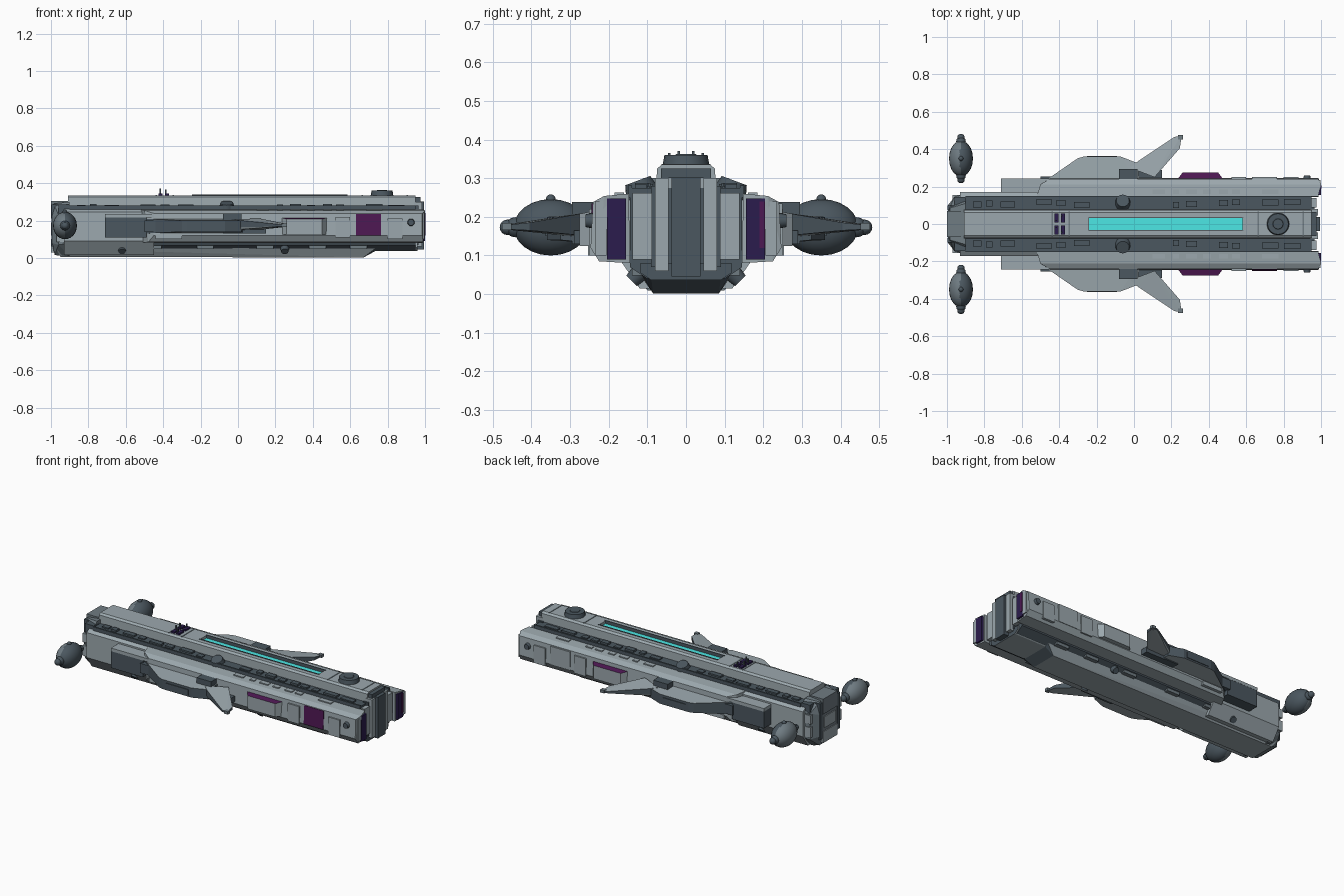
import bpy, bmesh, random
from mathutils import Matrix, Vector

random.seed(4)
if "Cube" in bpy.data.objects:
    bpy.data.objects.remove(bpy.data.objects["Cube"])


def material(name, rgb):
    m = bpy.data.materials.new(name)
    m.use_nodes = True
    m.diffuse_color = (*rgb, 1)
    m.node_tree.nodes["Principled BSDF"].inputs["Base Color"].default_value = (*rgb, 1)
    return m


LIGHT = material("light hull grey", (0.33, 0.39, 0.42))
MID = material("middle grey", (0.16, 0.20, 0.225))
DARK = material("dark slate", (0.07, 0.095, 0.115))
PURPLE = material("magenta purple", (0.075, 0.009, 0.085))
INDIGO = material("deep indigo", (0.024, 0.012, 0.075))
CYAN = material("glowing cyan", (0.08, 0.88, 0.86))


def finish(name, bm, mats, rule=None, mirror=False, smooth=False):
    bmesh.ops.recalc_face_normals(bm, faces=bm.faces)
    if rule:
        for f in bm.faces:
            f.material_index = rule(f.normal, f.calc_center_median())
    me = bpy.data.meshes.new(name)
    bm.to_mesh(me)
    bm.free()
    for m in mats:
        me.materials.append(m)
    ob = bpy.data.objects.new(name, me)
    bpy.context.collection.objects.link(ob)
    if mirror:
        mod = ob.modifiers.new("Mirror", "MIRROR")
        mod.use_axis = (False, True, False)
        mod.use_mirror_merge = False
    if smooth:
        bpy.ops.object.select_all(action="DESELECT")
        ob.select_set(True)
        bpy.context.view_layer.objects.active = ob
        bpy.ops.object.shade_smooth_by_angle()


def add_hull(bm, points):
    """Convex solid around the points."""
    vs = [bm.verts.new(p) for p in points]
    out = bmesh.ops.convex_hull(bm, input=vs)
    extra = {v for v in out["geom_interior"] + out["geom_unused"] if isinstance(v, bmesh.types.BMVert)}
    bmesh.ops.delete(bm, geom=list(extra), context="VERTS")


def solid(name, points, *mats, rule=None, mirror=False):
    bm = bmesh.new()
    add_hull(bm, points)
    finish(name, bm, mats, rule, mirror)


def prism(name, x0, x1, profile, *mats, rule=None, mirror=False):
    solid(name, [(x, y, z) for x in (x0, x1) for y, z in profile],
          *mats, rule=rule, mirror=mirror)


def both(profile):
    return [(s * y, z) for s in (-1, 1) for y, z in profile]


def boxes(name, specs, mat, mirror=True):
    bm = bmesh.new()
    for x0, x1, y0, y1, z0, z1 in specs:
        add_hull(bm, [(x, y, z) for x in (x0, x1) for y in (y0, y1) for z in (z0, z1)])
    finish(name, bm, [mat], mirror=mirror)


def drum(name, spots, radius, depth, mat, top=0.75, mirror=False, axis=(0, 0, 1)):
    bm = bmesh.new()
    turn = Vector((0, 0, 1)).rotation_difference(Vector(axis)).to_matrix().to_4x4()
    for p in spots:
        bmesh.ops.create_cone(bm, cap_ends=True, segments=16, radius1=radius,
                              radius2=radius * top, depth=depth,
                              matrix=Matrix.Translation(p) @ turn)
    finish(name, bm, [mat], mirror=mirror, smooth=True)


# Central body, and spine with a recessed light strip
prism("core_body", -0.93, 0.95, both([(0.145, 0.275), (0.145, 0.07), (0.10, 0.04)]), DARK)
crest = [(0.062, 0.335), (0.075, 0.325), (0.078, 0.26)]
prism("spine_rear", -0.91, -0.24, both(crest), LIGHT)
prism("spine_front", 0.58, 0.95, both(crest), LIGHT)
prism("spine_rails", -0.24, 0.58, crest + [(0.031, 0.335), (0.031, 0.26)], LIGHT, DARK,
      rule=lambda n, c: int(n.y < -0.9), mirror=True)
boxes("light_strip", [(-0.24, 0.58, -0.031, 0.031, 0.28, 0.318)], CYAN, False)
boxes("strip_rims", [(-0.245, 0.585, 0.031, 0.036, 0.33, 0.338)], DARK)

# Keel, with a shallow step under the bow
solid("keel", [(x, s * y, z) for s in (-1, 1) for x, y, z in
               [(-0.97, 0.118, 0.048), (-0.95, 0.085, 0.006), (0.67, 0.085, 0.002),
                (0.74, 0.09, 0.04), (0.74, 0.118, 0.055)]],
      LIGHT, DARK, rule=lambda n, c: int(n.x > 0.3))
prism("bow_keel", 0.70, 0.96, both([(0.09, 0.036), (0.118, 0.055), (0.118, 0.08)]),
      LIGHT, DARK, rule=lambda n, c: int(n.x > 0.3))
boxes("keel_ribs", [(x, x + 0.09, 0.105, 0.140, 0.048, 0.078)
                    for x in (-0.5, -0.22, 0.1, 0.38, 0.6)], MID)

# Narrow tail body and its rounded end
prism("tail_flank", -0.93, -0.45, [(0.14, 0.265), (0.17, 0.245), (0.172, 0.09), (0.12, 0.015), (0.09, 0.015)],
      LIGHT, mirror=True)
solid("tail_cap", [(x, s * y, z) for s in (-1, 1) for x, y, z in
                   [(-0.9, 0.16, 0.24), (-0.9, 0.16, 0.08), (-0.96, 0.145, 0.23), (-0.96, 0.145, 0.07),
                    (-0.995, 0.1, 0.22), (-0.995, 0.1, 0.08), (-0.9, 0.11, 0.3), (-0.985, 0.085, 0.29),
                    (-0.9, 0.10, 0.01), (-0.98, 0.08, 0.015)]], MID)
boxes("tail_armour", [(-1.0, -0.95, 0.0, 0.07, 0.03, 0.10), (-1.0, -0.95, 0.0, 0.055, 0.12, 0.19),
                      (-0.97, -0.92, 0.09, 0.155, 0.17, 0.225),
                      (-0.97, -0.92, 0.09, 0.155, 0.085, 0.15)], LIGHT)
boxes("tail_crown", [(-1.0, -0.91, 0.0, 0.07, 0.21, 0.305)], MID)
boxes("tail_vents", [(-0.998, -0.93, 0.075, 0.10, 0.06, 0.285),
                     (-0.96, -0.9, 0.09, 0.145, 0.23, 0.285)], DARK)

# Long armoured side hulls, with bevelled front corners
solid("side_hull", [(x, y, z) for y, z, a, b in
                    [(0.148, 0.260, -0.52, 0.985), (0.212, 0.254, -0.50, 1.0), (0.241, 0.238, -0.45, 0.985),
                     (0.247, 0.12, -0.45, 0.985), (0.225, 0.085, -0.48, 0.99), (0.145, 0.08, -0.52, 0.985)]
                    for x in (a, b)], LIGHT, mirror=True)
boxes("hull_end_panel", [(0.98, 1.0, 0.155, 0.205, 0.09, 0.248)], INDIGO)
boxes("hull_end_stripe", [(0.99, 1.003, 0.19, 0.205, 0.12, 0.24)], PURPLE, False)
boxes("hull_end_edge", [(0.97, 0.998, 0.206, 0.235, 0.10, 0.24)], LIGHT)
boxes("front_ribs", [(0.94, 0.975, 0.088, 0.138, 0.09, 0.262), (0.94, 0.985, 0.045, 0.08, 0.06, 0.30)], LIGHT)
boxes("front_centre", [(0.94, 0.995, -0.037, 0.037, 0.045, 0.302),
                       (0.94, 0.975, -0.065, 0.065, 0.30, 0.325)], DARK, False)
boxes("front_seams", [(0.93, 0.965, 0.078, 0.09, 0.07, 0.28)], DARK)

# Painted panel on the right flank, purple-topped bays and hull plates
prism("purple_side_panel", 0.63, 0.765, [(-0.236, 0.234), (-0.244, 0.234), (-0.250, 0.12), (-0.24, 0.12)], PURPLE)
solid("side_bay", [(x, y, z) for x0, x1, y, hi in ((0.23, 0.48, 0.235, 0.216), (0.26, 0.45, 0.275, 0.208))
                   for x in (x0, x1) for z in (0.125, hi)],
      LIGHT, PURPLE, rule=lambda n, c: int(n.z > 0.5), mirror=True)
boxes("flank_plates", [(0.52, 0.60, 0.235, 0.251, 0.11, 0.22), (0.80, 0.88, 0.235, 0.251, 0.10, 0.21),
                       (-0.44, -0.30, 0.235, 0.254, 0.10, 0.125)], LIGHT)
boxes("left_flank_plate", [(0.63, 0.765, 0.235, 0.250, 0.12, 0.234)], LIGHT, False)
drum("bow_ports", [(0.925, 0.245, 0.19)], 0.022, 0.03, DARK, mirror=True, axis=(0, 1, 0))

# Dark side machinery with tapered sponson and swept fin
boxes("side_machinery", [(-0.71, -0.49, 0.16, 0.242, 0.11, 0.215),
                         (-0.06, 0.15, 0.23, 0.29, 0.13, 0.165),
                         (-0.08, 0.02, 0.23, 0.295, 0.13, 0.238)], DARK)
boxes("machinery_cover", [(-0.71, -0.45, 0.165, 0.243, 0.215, 0.235)], LIGHT)
solid("sponson", [(x, y, z) for x, y, lo, hi in
                  [(-0.52, 0.20, 0.13, 0.21), (-0.30, 0.352, 0.14, 0.2), (-0.27, 0.36, 0.14, 0.2),
                   (-0.07, 0.36, 0.14, 0.2), (0.02, 0.325, 0.14, 0.2),
                   (0.03, 0.20, 0.13, 0.21)] for z in (lo, hi)],
      LIGHT, DARK, rule=lambda n, c: int(abs(n.z) < 0.5), mirror=True)
boxes("sponson_rail", [(-0.25, -0.09, 0.35, 0.364, 0.15, 0.185),
                       (-0.50, -0.44, 0.22, 0.255, 0.14, 0.2)], DARK)
solid("swept_fin", [(x, y, z) for x, y, lo, hi in
                    [(-0.02, 0.30, 0.15, 0.205), (0.02, 0.335, 0.165, 0.20), (0.215, 0.465, 0.168, 0.18),
                     (0.255, 0.473, 0.168, 0.178), (0.245, 0.405, 0.165, 0.185), (0.11, 0.25, 0.15, 0.212)]
                    for z in (lo, hi)], LIGHT, DARK, rule=lambda n, c: int(abs(n.z) < 0.3), mirror=True)
boxes("fin_tip", [(0.235, 0.262, 0.452, 0.476, 0.166, 0.184)], MID)

# Spine fittings: slots, antennae, seams and turret
boxes("spine_slots", [(x, x + 0.022, 0.008, 0.055, 0.325, 0.345) for x in (-0.425, -0.39)], INDIGO)
boxes("antennae", [(-0.42, -0.412, 0.015, 0.022, 0.33, 0.37), (-0.39, -0.383, 0.04, 0.047, 0.33, 0.365)], DARK)
boxes("spine_seams", [(x, x + 0.008, -0.064, 0.064, 0.33, 0.337) for x in (-0.44, -0.35, 0.66, 0.90)], MID, False)
drum("turret", [(0.77, 0, 0.343)], 0.062, 0.034, DARK, top=0.9)
drum("turret_cap", [(0.77, 0, 0.358)], 0.035, 0.008, DARK)

# Tilted domes above the trenches and under the hull
drum("trench_domes", [(-0.06, 0.118, 0.275)], 0.046, 0.04, DARK, mirror=True, axis=(0, 0.35, 0.94))
drum("belly_domes", [(x, 0.125, 0.05) for x in (-0.62, 0.25)], 0.026, 0.045, DARK,
     mirror=True, axis=(0, 0.7, -0.7))

# Small plates along the trenches and hull tops
plates, tops, x = [], [], -0.86
while x < 0.9:
    length = random.uniform(0.03, 0.09)
    y = random.uniform(0.085, 0.105)
    if not -0.16 < x < 0.0:
        plates.append((x, x + length, y, y + 0.032, 0.27, random.uniform(0.28, 0.288)))
    if x > -0.4 and random.random() < 0.4:
        tops.append((x, x + length, 0.16, 0.185, 0.25, 0.263))
    x += length + random.uniform(0.02, 0.05)
boxes("trench_plates", plates, DARK)
boxes("hull_top_plates", tops, LIGHT)
boxes("trench_rail", [(-0.9, 0.95, 0.140, 0.150, 0.25, 0.281)], DARK)

# Detached pods with end knobs
pod = Vector((-0.925, 0.35, 0.173))
bm = bmesh.new()
bmesh.ops.create_uvsphere(bm, u_segments=20, v_segments=12, radius=1,
                          matrix=Matrix.Translation(pod) @ Matrix.Diagonal((0.064, 0.096, 0.073, 1)))
finish("pod_body", bm, [DARK, MID], lambda n, c: int(c.x < pod.x - 0.005), True, True)
bm = bmesh.new()
for y, z, r in ((-0.112, 0, 0.02), (0.112, 0, 0.02), (0, 0.072, 0.013), (-0.092, 0, 0.026), (0.092, 0, 0.026)):
    bmesh.ops.create_uvsphere(bm, u_segments=12, v_segments=8, radius=r,
                              matrix=Matrix.Translation(pod + Vector((0, y, z))))
finish("pod_knobs", bm, [DARK], mirror=True, smooth=True)
